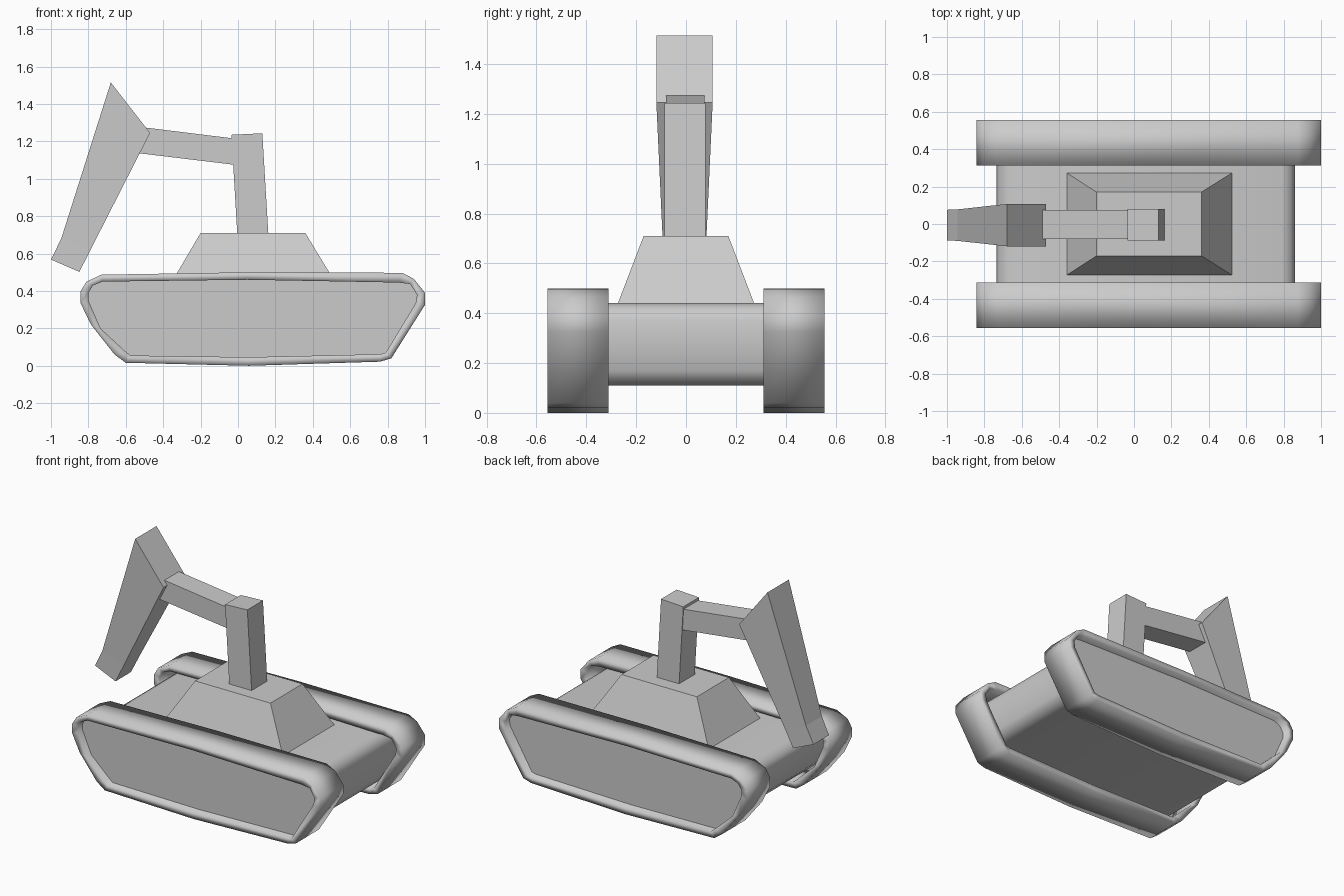
import bpy, bmesh, math

if "Cube" in bpy.data.objects:
    bpy.data.objects.remove(bpy.data.objects["Cube"])


def make_object(name, bm, smooth=False):
    bmesh.ops.recalc_face_normals(bm, faces=bm.faces)
    mesh = bpy.data.meshes.new(name)
    bm.to_mesh(mesh)
    bm.free()
    for p in mesh.polygons:
        p.use_smooth = smooth
    obj = bpy.data.objects.new(name, mesh)
    bpy.context.collection.objects.link(obj)
    return obj


def loft(name, loops, smooth=False, closed=False):
    """Skin equal-length loops; cap the ends, or join last to first if closed."""
    bm = bmesh.new()
    rings = [[bm.verts.new(p) for p in loop] for loop in loops]
    n = len(rings[0])
    pairs = list(zip(rings, rings[1:]))
    if closed:
        pairs.append((rings[-1], rings[0]))
    else:
        bm.faces.new(rings[0])
        bm.faces.new(rings[-1])
    for a, b in pairs:
        for i in range(n):
            j = (i + 1) % n
            bm.faces.new((a[i], a[j], b[j], b[i]))
    return make_object(name, bm, smooth)


def at_y(profile, y):
    return [(x, y, z) for x, z in profile]


def mirror_y(obj):
    mod = obj.modifiers.new("Mirror", 'MIRROR')
    mod.use_axis = (False, True, False)


def smooth_by_angle(obj, degrees):
    bpy.ops.object.select_all(action='DESELECT')
    obj.select_set(True)
    bpy.context.view_layer.objects.active = obj
    bpy.ops.object.shade_smooth_by_angle(angle=math.radians(degrees))


# Track belts: a smooth loop between outer and inner profiles (x, z)
outer = [(-.73, .487), (.06, .50), (.877, .497), (.94, .465), (1, .39), (1, .326),
         (.82, .04), (.76, .022), (.06, 0), (-.60, .016), (-.66, .06),
         (-.786, .22), (-.843, .337), (-.843, .396), (-.81, .45)]
inner = [(-.725, .45), (.05, .46), (.86, .445), (.92, .437), (.957, .38), (.95, .335),
         (.79, .07), (.76, .062), (.06, .046), (-.575, .055), (-.60, .075),
         (-.735, .20), (-.80, .35), (-.80, .39), (-.775, .43)]
Y0, Y1 = .312, .556
belt = loft("track_belt", [at_y(outer, Y0), at_y(outer, Y1),
                           at_y(inner, Y1), at_y(inner, Y0)], True, True)
mirror_y(belt)

# Thin outer side panels; the tracks are hollow behind them
panel = loft("track_panel", [at_y(inner, Y1 - .055), at_y(inner, Y1 - .05)])
mirror_y(panel)

# Hull running through the hollow tracks, a box with rounded edges
hull_profile = [(-.66, .44), (.79, .44), (.84, .42), (.86, .37), (.845, .17),
                (.82, .125), (.77, .11), (-.57, .11), (-.63, .125), (-.67, .17),
                (-.735, .36), (-.72, .415)]
hull = loft("hull", [at_y(hull_profile, .055 - Y1), at_y(hull_profile, Y1 - .055)])
smooth_by_angle(hull, 60)


def rect(x0, x1, y, z):
    return [(x0, -y, z), (x1, -y, z), (x1, y, z), (x0, y, z)]


# Tapered base of the arm
loft("arm_base", [rect(-.365, .53, .277, .43), rect(-.20, .36, .17, .71)])

# Upright post
post = loft("arm_post", [rect(-.003, .163, .083, .69), rect(-.035, .13, .083, 1.235)])
for v in post.data.vertices:
    v.co.y -= .004
    if v.co.z > 1 and v.co.x > 0:
        v.co.z = 1.243

# Horizontal boom
boom = [(-.49, 1.273), (.02, 1.21), (.02, 1.07), (-.527, 1.136)]
loft("arm_boom", [at_y(boom, -.08), at_y(boom, .074)])

# Hanging forearm: sections from the top down, (upper-left, lower-right, half width)
sections = [((-.68, 1.515), (-.47, 1.245), .113),
            ((-.945, .68), (-.79, .617), .084),
            ((-1.0, .568), (-.848, .502), .082)]
loft("forearm", [[(a[0], -w - .006, a[1]), (b[0], -w - .006, b[1]),
                  (b[0], w - .006, b[1]), (a[0], w - .006, a[1])]
                 for a, b, w in sections])
